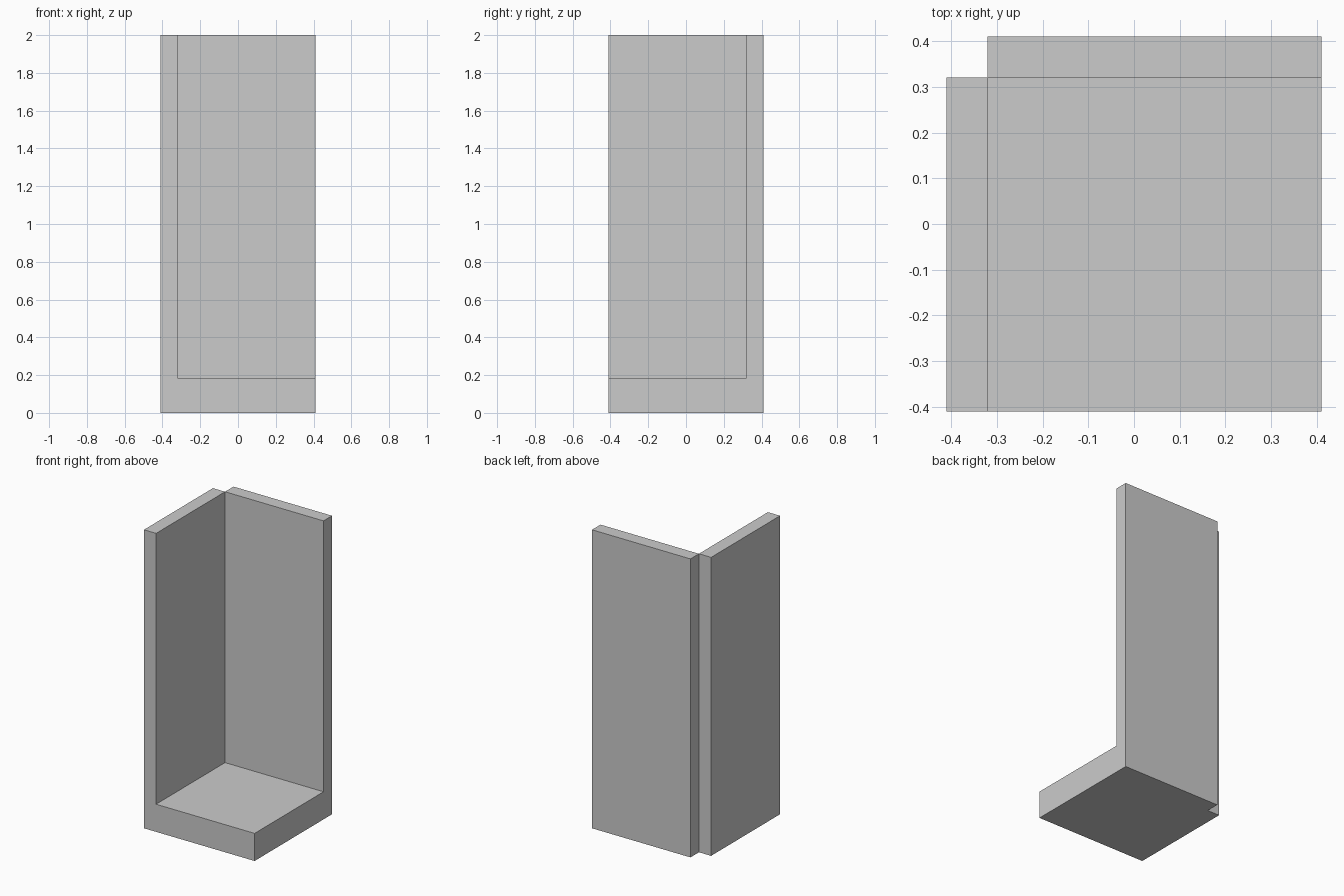
import bpy, bmesh, math

if "Cube" in bpy.data.objects:
    bpy.data.objects.remove(bpy.data.objects["Cube"])

OUT, INN, FLOOR_H, TOP = 0.41, 0.32, 0.185, 2.0

bm = bmesh.new()

# Footprint: floor square with a wall strip on the left and on the back
coords = {
    "fl": (-INN, -OUT), "fr": (OUT, -OUT), "br": (OUT, INN), "bl": (-INN, INN),
    "wall_l_front": (-OUT, -OUT), "wall_l_back": (-OUT, INN),
    "wall_b_right": (OUT, OUT), "wall_b_left": (-INN, OUT),
}
v = {name: bm.verts.new((x, y, 0)) for name, (x, y) in coords.items()}
for names in (("fl", "fr", "br", "bl"),
              ("wall_l_front", "fl", "bl", "wall_l_back"),
              ("bl", "br", "wall_b_right", "wall_b_left")):
    bm.faces.new([v[n] for n in names])

# Floor slab: raise the whole footprint
slab = bmesh.ops.extrude_face_region(bm, geom=bm.faces[:])["geom"]
for e in slab:
    if isinstance(e, bmesh.types.BMVert):
        e.co.z = FLOOR_H

# Walls: raise the left and back strips to full height
bm.normal_update()
strips = [f for f in slab if isinstance(f, bmesh.types.BMFace)
          and (f.calc_center_median().x < -INN or f.calc_center_median().y > INN)]
for f in bmesh.ops.extrude_discrete_faces(bm, faces=strips)["faces"]:
    for vert in f.verts:
        vert.co.z = TOP

# Merge coplanar faces into clean flat sides
bmesh.ops.recalc_face_normals(bm, faces=bm.faces[:])
bmesh.ops.dissolve_limit(bm, angle_limit=math.radians(1),
                         verts=bm.verts[:], edges=bm.edges[:])
bmesh.ops.recalc_face_normals(bm, faces=bm.faces[:])

mesh = bpy.data.meshes.new("corner_walls_and_floor")
bm.to_mesh(mesh)
bm.free()
bpy.context.collection.objects.link(bpy.data.objects.new("corner_walls_and_floor", mesh))
